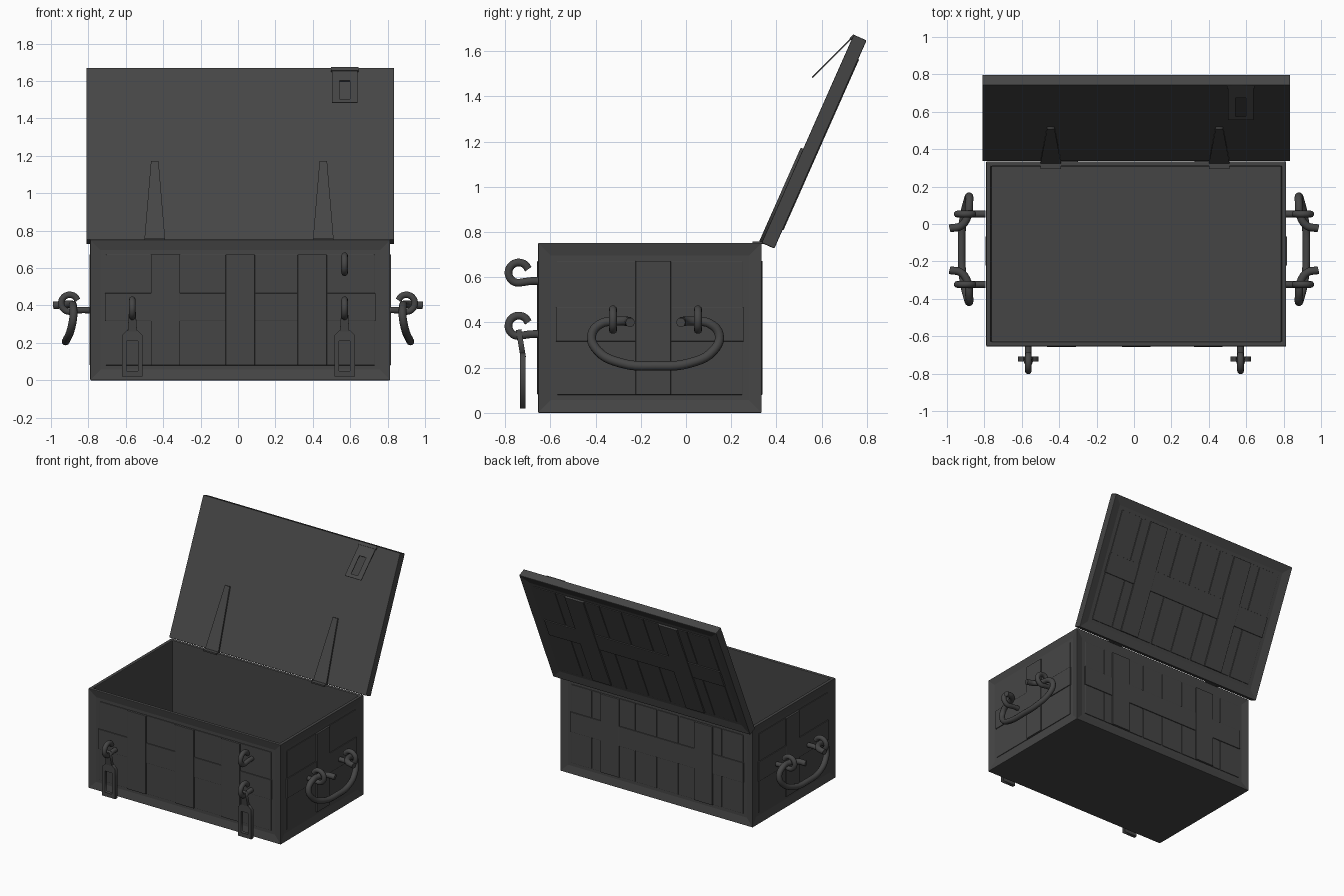
import bpy, bmesh
from math import cos, sin, radians
from mathutils import Matrix, Vector

if "Cube" in bpy.data.objects:
    bpy.data.objects.remove(bpy.data.objects["Cube"])

iron = bpy.data.materials.new("dark_grey")
iron.diffuse_color = (0.06, 0.06, 0.06, 1)
iron.use_nodes = True
iron.node_tree.nodes["Principled BSDF"].inputs["Base Color"].default_value = iron.diffuse_color
Z = Vector((0, 0, 1))


def frame(origin, u, v):
    """Matrix with local x along u, y along v, z along u x v."""
    u, v = Vector(u).normalized(), Vector(v).normalized()
    n = u.cross(v)
    m = Matrix((u, v, n)).transposed().to_4x4()
    m.translation = origin
    return m


def finish(name, bm, bevel=0.0):
    bmesh.ops.recalc_face_normals(bm, faces=bm.faces)
    me = bpy.data.meshes.new(name)
    bm.to_mesh(me)
    bm.free()
    ob = bpy.data.objects.new(name, me)
    bpy.context.collection.objects.link(ob)
    me.materials.append(iron)
    if bevel:
        b = ob.modifiers.new("bevel", 'BEVEL')
        b.width, b.segments, b.limit_method = bevel, 2, 'ANGLE'
    return ob


def add_box(bm, m, lo, hi):
    lo, hi = Vector(lo), Vector(hi)
    mat = m @ Matrix.Translation((lo + hi) / 2) @ Matrix.Diagonal((*(hi - lo), 1))
    return bmesh.ops.create_cube(bm, size=1, matrix=mat)


def curve_to_mesh(name, cu, m=Matrix()):
    ob = bpy.data.objects.new(name, cu)
    ob.matrix_world = m
    bpy.context.collection.objects.link(ob)
    cu.materials.append(iron)
    bpy.ops.object.select_all(action='DESELECT')
    ob.select_set(True)
    bpy.context.view_layer.objects.active = ob
    bpy.ops.object.convert(target='MESH')


def rod(name, pts, r):
    """Round bar through the points."""
    cu = bpy.data.curves.new(name, 'CURVE')
    cu.dimensions, cu.bevel_depth, cu.bevel_resolution = '3D', r, 3
    cu.use_fill_caps, cu.resolution_u = True, 5
    sp = cu.splines.new('BEZIER')
    sp.bezier_points.add(len(pts) - 1)
    for bp, p in zip(sp.bezier_points, pts):
        bp.co = p
        bp.handle_left_type = bp.handle_right_type = 'AUTO'
    curve_to_mesh(name, cu)


def plate(name, outlines, thick, m):
    """Flat plate; outlines after the first are holes."""
    cu = bpy.data.curves.new(name, 'CURVE')
    cu.dimensions, cu.fill_mode, cu.extrude = '2D', 'BOTH', thick / 2
    for pts in outlines:
        sp = cu.splines.new('POLY')
        sp.points.add(len(pts) - 1)
        for q, p in zip(sp.points, pts):
            q.co = (*p, 0, 1)
        sp.use_cyclic_u = True
    curve_to_mesh(name, cu, m)


def rect(hw, y0, y1):
    return [(-hw, y0), (hw, y0), (hw, y1), (-hw, y1)]


def boards(name, m, w, h, straps, planks):
    """Planks, a cross band and upright straps filling a recessed panel."""
    bm = bmesh.new()
    step = w / planks
    for i in range(planks):
        u = -w / 2 + i * step
        add_box(bm, m, (u + 0.004, -h / 2, -0.016), (u + step - 0.004, h / 2, -0.007))
    add_box(bm, m, (-w / 2, -0.06, -0.016), (w / 2, 0.09, -0.001))
    for u in straps:
        add_box(bm, m, (u - 0.078, -h / 2, -0.016), (u + 0.078, h / 2, 0.003))
    finish(name, bm, 0.003)


def eye(name, base, out):
    """Open ring bolt; base is on the wall level with the ring centre."""
    base, out = Vector(base), Vector(out)
    prof = [(-0.02, -0.037), (0.03, -0.037)]
    prof += [(0.085 + 0.045 * cos(radians(a)), 0.045 * sin(radians(a)))
             for a in range(-110, 161, 30)]
    rod(name, [base + out * d + Z * h for d, h in prof], 0.018)


# Box dimensions
CX, CY, HX, HY, H = 0.012, -0.16, 0.803, 0.495, 0.752

# Open box: recessed side panels and a hollow inside
bm = bmesh.new()
add_box(bm, Matrix(), (CX - HX, CY - HY, 0), (CX + HX, CY + HY, H))
bm.normal_update()
sides = [f for f in bm.faces if abs(f.normal.z) < 0.5]
top = [f for f in bm.faces if f.normal.z > 0.5]
bmesh.ops.inset_individual(bm, faces=sides, thickness=0.08, depth=-0.012)
bmesh.ops.inset_individual(bm, faces=top, thickness=0.037, depth=0)
bmesh.ops.inset_individual(bm, faces=top, thickness=0.0005, depth=-(H - 0.04))
finish("box", bm, 0.005)

# Boards on the four box sides
mz = H / 2
pw, pd, ph = 2 * HX - 0.16, 2 * HY - 0.16, H - 0.16
boards("front_boards", frame((CX, CY - HY, mz), (1, 0, 0), Z), pw, ph, (-0.4, 0, 0.385), 4)
boards("back_boards", frame((CX, CY + HY, mz), (-1, 0, 0), Z), pw, ph, (-0.39, 0.39), 8)
for s, side in ((1, "right"), (-1, "left")):
    boards(side + "_boards", frame((CX + s * HX, CY, mz), (0, s, 0), Z),
           pd, ph, (0.015 * s,), 2)

# Lid, leaning back; local z points to its inner face
lid_m = frame((CX, 0.334, H), (1, 0, 0), (0, 0.405, 0.914))
LX, LL, LT = 0.823, 1.007, 0.063
bm = bmesh.new()
add_box(bm, lid_m, (-LX, 0, -LT), (LX, LL, 0))
bm.normal_update()
outer = [min(bm.faces, key=lambda f: f.normal.dot(lid_m.col[2].to_3d()))]
bmesh.ops.inset_individual(bm, faces=outer, thickness=0.09, depth=-0.012)
finish("lid", bm, 0.005)
lid_v = lid_m.col[1].to_3d()
boards("lid_boards", frame(lid_m @ Vector((0, LL / 2, -LT)), (-1, 0, 0), lid_v),
       2 * LX - 0.18, LL - 0.18, (-0.39, 0.39), 8)

# Tapered hinge straps with a small leaf on the rim
for i, x in enumerate((-0.445, 0.456)):
    plate(f"hinge_strap_{i}", [[(-0.055, 0), (0.055, 0), (0.02, 0.455), (-0.02, 0.455)]],
          0.014, lid_m @ Matrix.Translation((x - CX, 0, 0.005)))
    bm = bmesh.new()
    add_box(bm, Matrix(), (x - 0.055, 0.295, H - 0.005), (x + 0.055, 0.345, H + 0.006))
    finish(f"hinge_leaf_{i}", bm)

# Slotted hasp hanging from the lid edge
hasp_m = frame((0.57, 0.742, 1.667), (1, 0, 0), (0, 0.185, 0.185))
plate("hasp", [rect(0.068, -0.26, 0), rect(0.028, -0.235, -0.095)], 0.005, hasp_m)
plate("hasp_mount", [rect(0.074, -0.02, 0.004)], 0.012, hasp_m)

# Front ring bolts and hanging latches
FY = CY - HY
eye("upper_eye", (0.57, FY, 0.62), (0, -1, 0))
for side, x in (("left", -0.565), ("right", 0.57)):
    eye(side + "_latch_eye", (x, FY, 0.385), (0, -1, 0))
    body = [(-0.055, 0.02), (0.055, 0.02), (0.055, 0.24), (0.03, 0.265),
            (-0.03, 0.265), (-0.055, 0.24)]
    plate(side + "_latch", [body, rect(0.03, 0.05, 0.21)], 0.026,
          frame((x, -0.722, 0), (1, 0, 0), Z))
    plate(side + "_latch_neck", [[(-0.026, 0), (0.026, 0), (0.018, 0.125), (-0.018, 0.125)]],
          0.024, frame((x, -0.72, 0.245), (1, 0, 0), (0, -0.02, 0.12)))

# Side handles hung in pairs of ring bolts
half = [(0.985, 0.112, 0.40), (0.925, 0.125, 0.405), (0.888, 0.18, 0.405),
        (0.882, 0.24, 0.395), (0.88, 0.282, 0.345), (0.892, 0.258, 0.277),
        (0.915, 0.15, 0.22)]
path = half + [(0.922, 0, 0.208)] + [(x, -y, z) for x, y, z in reversed(half)]
for s, side in ((1, "right"), (-1, "left")):
    rod(side + "_handle", [(s * x, y - 0.135, z) for x, y, z in path], 0.021)
    for j, y in enumerate((-0.323, 0.053)):
        eye(f"{side}_handle_eye_{j}", (s * 0.815, y, 0.412), (s, 0, 0))
